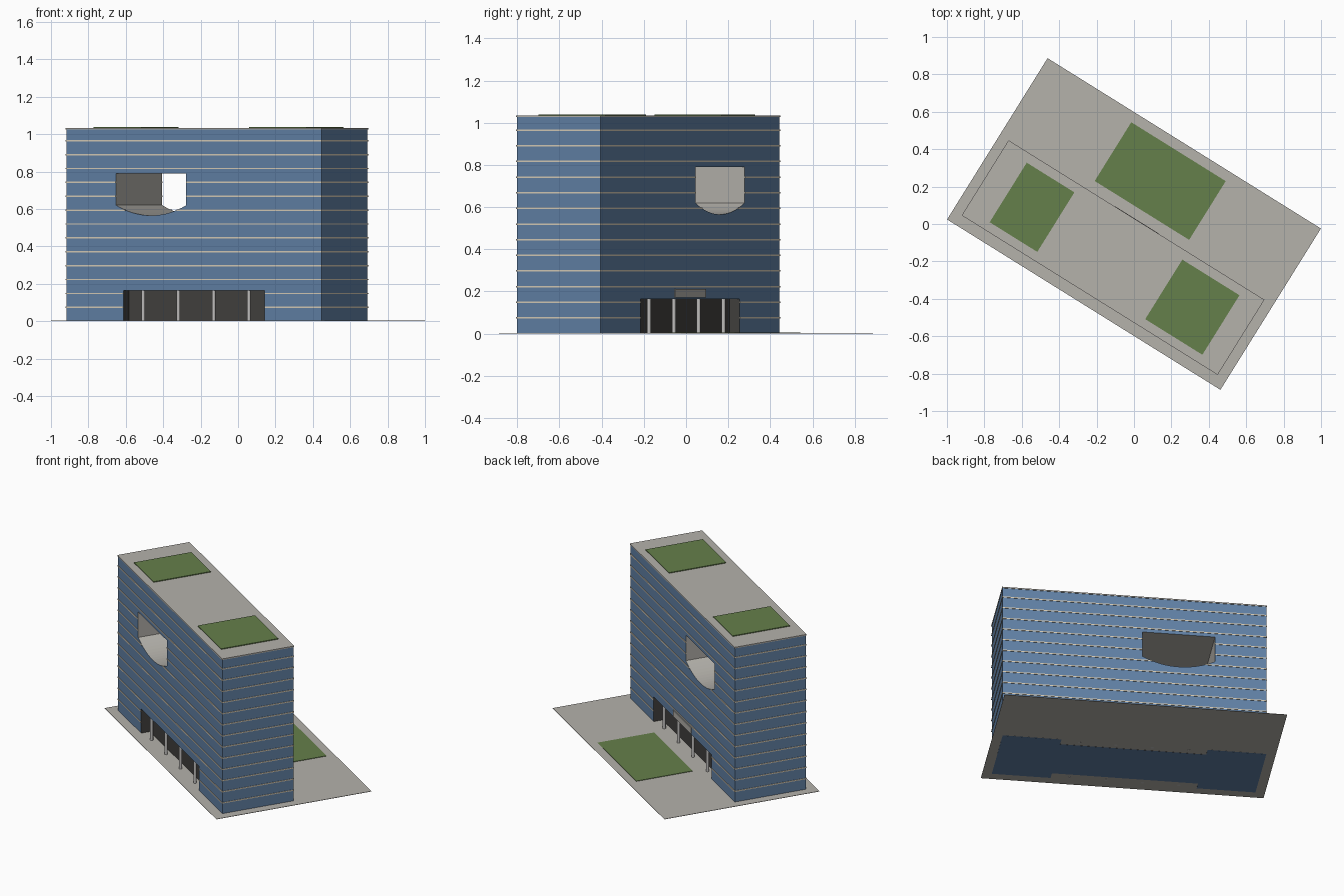
import bpy, bmesh, math
from mathutils import Matrix

if "Cube" in bpy.data.objects:
    bpy.data.objects.remove(bpy.data.objects["Cube"])

TURN = Matrix.Rotation(math.radians(-31.93), 4, 'Z')   # whole site is turned on plan


def material(name, rgb):
    m = bpy.data.materials.new(name)
    m.diffuse_color = (*rgb, 1)
    m.use_nodes = True
    m.node_tree.nodes["Principled BSDF"].inputs["Base Color"].default_value = m.diffuse_color
    return m


CONCRETE = material("concrete", (0.46, 0.445, 0.41))
GLASS = material("blue_glass", (0.12, 0.22, 0.38))
DARK = material("dark_entrance", (0.055, 0.052, 0.049))
CREAM = material("cream_band", (0.68, 0.61, 0.48))
GRASS = material("grass", (0.13, 0.215, 0.07))
STEEL = material("column_grey", (0.52, 0.51, 0.50))


def finish(name, bm, mats):
    me = bpy.data.meshes.new(name)
    bmesh.ops.recalc_face_normals(bm, faces=bm.faces)
    bm.to_mesh(me)
    bm.free()
    for m in mats:
        me.materials.append(m)
    ob = bpy.data.objects.new(name, me)
    ob.matrix_world = TURN
    bpy.context.collection.objects.link(ob)
    return ob


def add_box(bm, u0, u1, v0, v1, z0, z1):
    mat = Matrix.Translation(((u0 + u1) / 2, (v0 + v1) / 2, (z0 + z1) / 2))
    mat = mat @ Matrix.Diagonal((u1 - u0, v1 - v0, z1 - z0, 1))
    bmesh.ops.create_cube(bm, size=1, matrix=mat)


def box(name, mat, *dims):
    bm = bmesh.new()
    add_box(bm, *dims)
    return finish(name, bm, [mat])


# Main dimensions in the turned frame
U0, U1, V0, V1, TOP = -0.803, 0.803, -0.445, 0.022, 1.026
HOLE_U, HOLE_W, HOLE_LOW, HOLE_SIDE, HOLE_TOP = -0.27, 0.221, 0.565, 0.62, 0.79
ENTRY_W, ENTRY_H, ENTRY_D = 0.445, 0.165, 0.057
RISE = HOLE_SIDE - HOLE_LOW
R = (HOLE_W ** 2 + RISE ** 2) / (2 * RISE)

# Site plate and lawn
box("ground_plate", CONCRETE, -0.861, 0.861, -0.508, 0.508, 0.0008, 0.003)
box("ground_lawn", GRASS, -0.30, 0.295, 0.084, 0.454, 0.002, 0.006)

# Tower body
tower = box("tower", GLASS, U0, U1, V0, V1, 0, TOP)
tower.data.materials.append(CONCRETE)
tower.data.materials.append(DARK)

# Cutter: arched-bottom opening right through the tower
bm = bmesh.new()
half = math.asin(HOLE_W / R)
profile = [(HOLE_U - HOLE_W, HOLE_TOP)]
for i in range(17):
    a = -half + 2 * half * i / 16
    profile.append((HOLE_U + R * math.sin(a), HOLE_LOW + R - R * math.cos(a)))
profile.append((HOLE_U + HOLE_W, HOLE_TOP))
face = bm.faces.new([bm.verts.new((u, V0 - 0.1, z)) for u, z in profile])
ext = bmesh.ops.extrude_face_region(bm, geom=[face])
bmesh.ops.translate(bm, vec=(0, V1 - V0 + 0.2, 0),
                    verts=[g for g in ext["geom"] if isinstance(g, bmesh.types.BMVert)])
hole = finish("opening_cutter", bm, [])

# Cutter: shallow entrance recesses on both long sides
bm = bmesh.new()
add_box(bm, -ENTRY_W, ENTRY_W, V0 - 0.1, V0 + ENTRY_D, -0.1, ENTRY_H)
add_box(bm, -ENTRY_W, ENTRY_W, V1 - ENTRY_D, V1 + 0.1, -0.1, ENTRY_H)
recess = finish("entrance_cutter", bm, [])

for cutter in (hole, recess):
    mod = tower.modifiers.new(cutter.name, 'BOOLEAN')
    mod.operation = 'DIFFERENCE'
    mod.solver = 'EXACT'
    mod.object = cutter
    cutter.hide_render = True
bpy.context.view_layer.update()
cut = bpy.data.meshes.new_from_object(tower.evaluated_get(bpy.context.evaluated_depsgraph_get()))
tower.modifiers.clear()
tower.data = cut
for cutter in (hole, recess):
    bpy.data.objects.remove(cutter)

# Colour the cut faces: concrete in the opening, dark in the entrances
for p in cut.polygons:
    c = p.center
    outer = (min(abs(c.x - U0), abs(c.x - U1), abs(c.y - V0), abs(c.y - V1),
                 abs(c.z), abs(c.z - TOP)) < 1e-3)
    p.material_index = 0 if outer else (1 if c.z > 0.3 else 2)


def gap(z):
    """Span of the facade left open at height z."""
    if z < ENTRY_H:
        return -ENTRY_W, ENTRY_W
    if HOLE_LOW < z < HOLE_TOP:
        w = HOLE_W
        if z < HOLE_SIDE:
            w = math.sqrt(R ** 2 - (R - (z - HOLE_LOW)) ** 2)
        return HOLE_U - w, HOLE_U + w
    return None


# Floor bands on all four sides, broken at the openings
OUT, BAND = 0.003, 0.0035
bm = bmesh.new()
for i in range(1, 14):
    z = 0.0742 * i
    g = gap(z)
    runs = [(U0 - OUT, g[0]), (g[1], U1 + OUT)] if g else [(U0 - OUT, U1 + OUT)]
    for a, b in runs:
        add_box(bm, a, b, V0 - OUT, V0, z - BAND, z + BAND)
        add_box(bm, a, b, V1, V1 + OUT, z - BAND, z + BAND)
    for a, b in ((U0 - OUT, U0), (U1, U1 + OUT)):
        add_box(bm, a, b, V0, V1, z - BAND, z + BAND)
finish("floor_bands", bm, [CREAM])

# Roof slab and roof lawns
box("roof_slab", CONCRETE, U0 - OUT, U1 + OUT, V0 - OUT, V1 + OUT, TOP, 1.034)
box("roof_lawn_left", GRASS, -0.66, -0.36, -0.40, -0.025, 1.033, 1.039)
box("roof_lawn_right", GRASS, 0.32, 0.68, -0.40, -0.025, 1.033, 1.039)

# Entrance columns
bm = bmesh.new()
for v in (V0 + 0.021, V1 - 0.021):
    for k in (-3, -1, 1, 3):
        bmesh.ops.create_cone(bm, cap_ends=True, segments=16, radius1=0.0095, radius2=0.0095,
                              depth=ENTRY_H, matrix=Matrix.Translation((k * 0.111, v, ENTRY_H / 2)))
for f in bm.faces:
    f.smooth = len(f.verts) == 4
finish("entrance_columns", bm, [STEEL])

# Plain panel above the rear entrance
box("rear_panel", CONCRETE, -0.137, 0.137, V1, V1 + 0.005, 0.172, 0.212)
